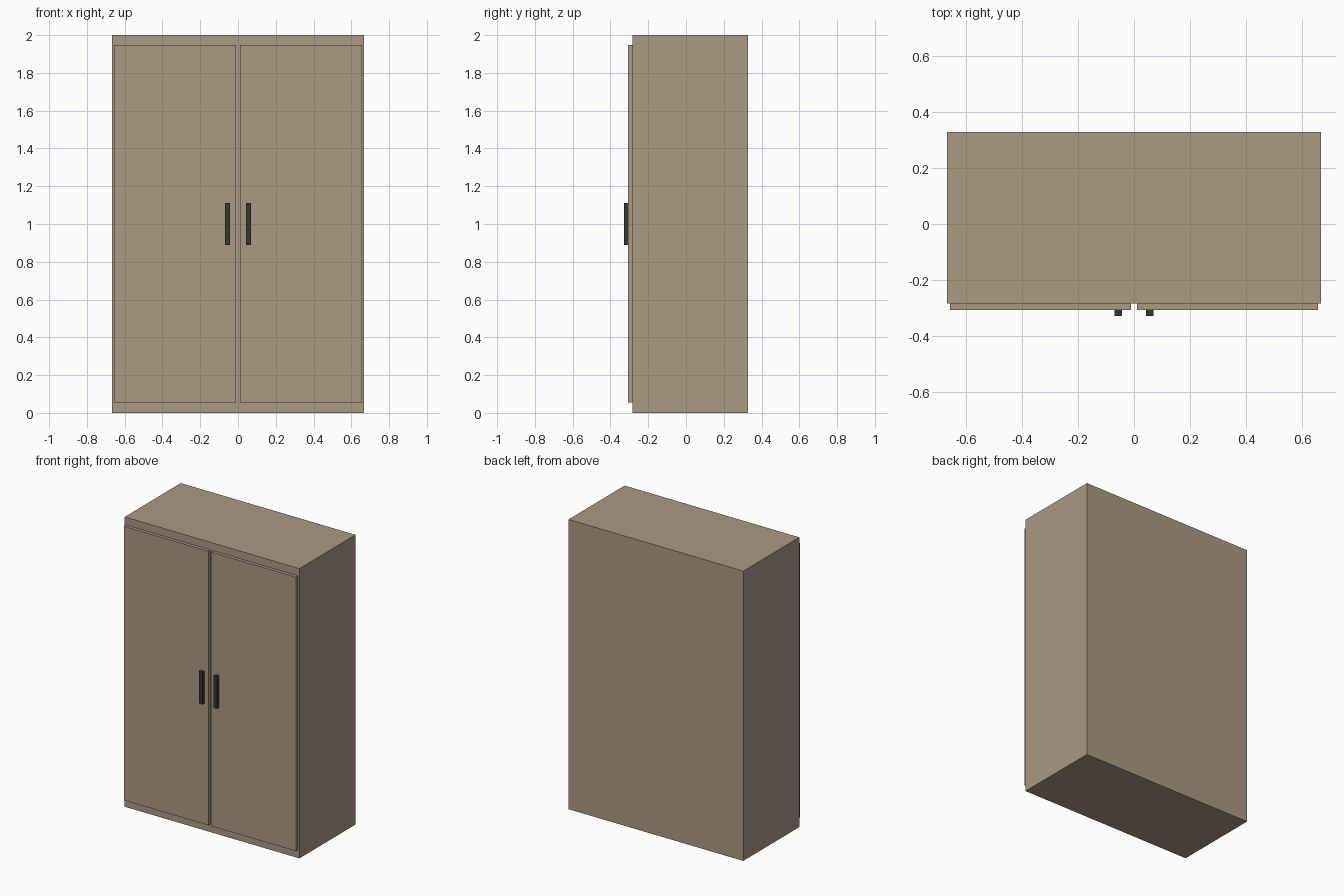
import bpy

if "Cube" in bpy.data.objects:
    bpy.data.objects.remove(bpy.data.objects["Cube"])


def material(name, rgb):
    mat = bpy.data.materials.new(name)
    mat.diffuse_color = (*rgb, 1.0)
    mat.use_nodes = True
    mat.node_tree.nodes["Principled BSDF"].inputs["Base Color"].default_value = mat.diffuse_color
    return mat


def box(name, low, high, mat):
    """Box spanning two opposite corners."""
    bpy.ops.mesh.primitive_cube_add(size=1)
    obj = bpy.context.object
    obj.name = name
    for v in obj.data.vertices:
        v.co = [(a + b) / 2 + c * (b - a) for a, b, c in zip(low, high, v.co)]
    obj.data.materials.append(mat)
    return obj


wood = material("taupe_wood", (0.402, 0.319, 0.226))
dark = material("dark_metal", (0.042, 0.035, 0.028))

# Depth planes, front to back
HANDLE_Y, DOOR_Y, BODY_Y, BACK_Y = -0.328, -0.306, -0.283, 0.328

# Cabinet body
box("cabinet_body", (-0.667, BODY_Y, 0), (0.667, BACK_Y, 2), wood)

# Right door and handle, mirrored to the left
for side, s in (("right", 1), ("left", -1)):
    x0, x1 = sorted((s * 0.011, s * 0.656))
    box(side + "_door", (x0, DOOR_Y, 0.056), (x1, BODY_Y, 1.947), wood)
    x0, x1 = sorted((s * 0.042, s * 0.069))
    box(side + "_handle", (x0, HANDLE_Y, 0.89), (x1, DOOR_Y, 1.112), dark)
